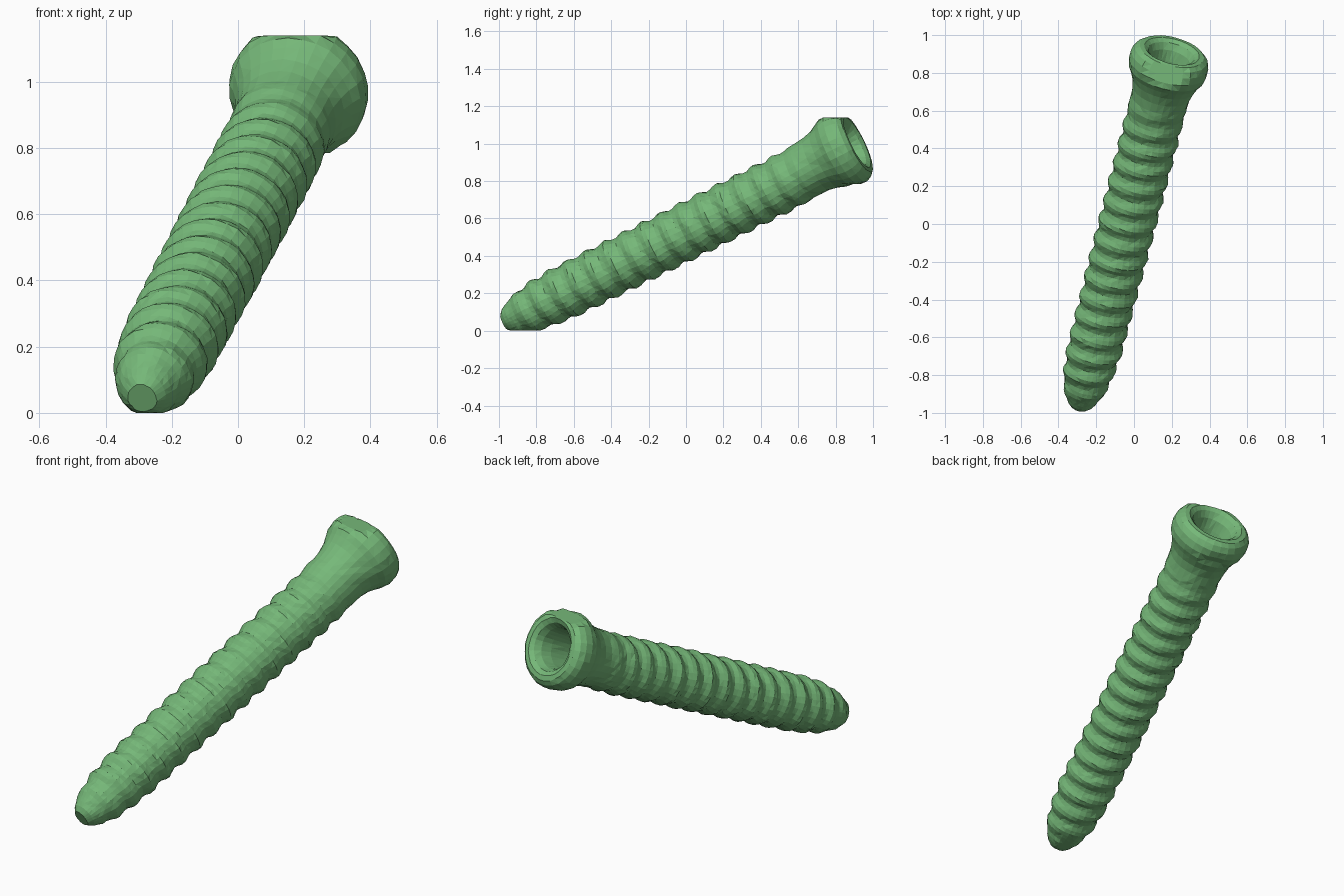
import bpy, bmesh, math, random
from mathutils import Vector

if "Cube" in bpy.data.objects:
    bpy.data.objects.remove(bpy.data.objects["Cube"])

random.seed(4)
SIDES, PITCH, STEP = 28, 0.115, 0.023
axis = Vector((0.227, 0.873, 0.436)).normalized()
middle = Vector((-0.037, 0, 0.53))
turn = axis.to_track_quat('Z', 'Y')

# Blunt tip and tapered shank: (distance along the axis, radius)
shank = [(-1.115, 0.045), (-1.09, 0.07), (-1.05, 0.092), (-0.99, 0.113),
         (-0.9, 0.13), (-0.75, 0.142), (0.0, 0.148), (0.6, 0.15), (0.76, 0.152)]
# Flared head, rounded rim and round socket
head = [(0.80, 0.156), (0.85, 0.168), (0.89, 0.186), (0.92, 0.203),
        (0.96, 0.212), (1.0, 0.210), (1.03, 0.197), (1.048, 0.175),
        (1.05, 0.150), (1.035, 0.126), (1.0, 0.108), (0.94, 0.098),
        (0.85, 0.092), (0.75, 0.085), (0.71, 0.06)]


def shank_radius(s):
    for (a, ra), (b, rb) in zip(shank, shank[1:]):
        if s <= b:
            return ra + (rb - ra) * (s - a) / (b - a)
    return shank[-1][1]


steps = int((shank[-1][0] - shank[0][0]) / STEP)
profile = [(shank[0][0] + i * STEP, shank_radius(shank[0][0] + i * STEP))
           for i in range(steps + 1)] + head


def place(x, y, s, lift):
    p = middle + axis * s + turn @ Vector((x, y, 0))
    p.z += lift
    low = 0.785 if s > 0.9 and lift > 0.015 else 0.0
    p.z = min(max(p.z, low), 1.14)      # flats on the tip and head
    return p


bm = bmesh.new()
rings = []
for i, (s, r) in enumerate(profile):
    # Helical thread, fading out at the tip and under the head
    fade = max(0, min(1, (s + 1.1) / 0.2, (0.78 - s) / 0.2)) if i <= steps else 0
    lift = 0.02 * max(0, min(1, (s - 0.6) / 0.3))
    ring = []
    for k in range(SIDES):
        a = 2 * math.pi * k / SIDES
        rr = r + 0.009 * fade * math.cos(2 * math.pi * s / PITCH - a)
        rr += random.uniform(-0.002, 0.002)
        ring.append(bm.verts.new(place(rr * math.cos(a), rr * math.sin(a), s, lift)))
    rings.append(ring)
for lower, upper in zip(rings, rings[1:]):
    for k in range(SIDES):
        j = (k + 1) % SIDES
        bm.faces.new((lower[k], lower[j], upper[j], upper[k]))

# Close the tip and the socket floor
bm.faces.new(rings[0][::-1])
bm.faces.new(rings[-1])
bmesh.ops.triangulate(bm, faces=bm.faces[:])
bmesh.ops.recalc_face_normals(bm, faces=bm.faces[:])

mesh = bpy.data.meshes.new("screw")
bm.to_mesh(mesh)
bm.free()
screw = bpy.data.objects.new("screw", mesh)
bpy.context.collection.objects.link(screw)

green = bpy.data.materials.new("green")
green.diffuse_color = (0.18, 0.48, 0.19, 1)
green.use_nodes = True
green.node_tree.nodes["Principled BSDF"].inputs["Base Color"].default_value = green.diffuse_color
mesh.materials.append(green)
